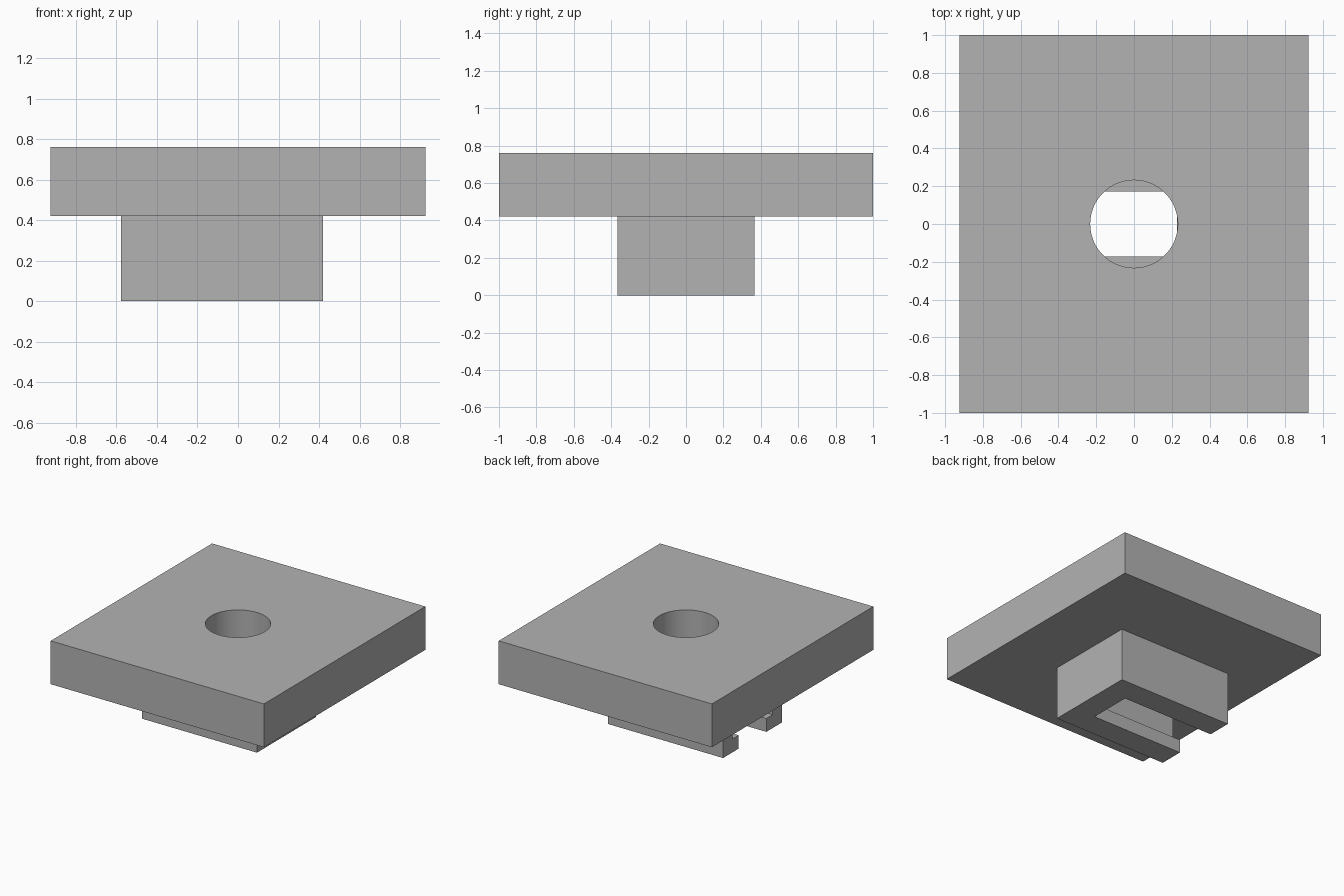
import bpy
import math

if "Cube" in bpy.data.objects:
    bpy.data.objects.remove(bpy.data.objects["Cube"], do_unlink=True)

grey = bpy.data.materials.new("plain grey")
grey.use_nodes = True
colour = (0.45, 0.45, 0.45, 1)
grey.diffuse_color = colour
grey.node_tree.nodes["Principled BSDF"].inputs["Base Color"].default_value = colour


def box(name, low, high):
    """Box between two opposite corners."""
    centre = [(a + b) / 2 for a, b in zip(low, high)]
    bpy.ops.mesh.primitive_cube_add(size=1, location=centre)
    ob = bpy.context.object
    ob.name = name
    ob.scale = [b - a for a, b in zip(low, high)]
    bpy.ops.object.transform_apply(location=True, rotation=False, scale=True)
    ob.data.materials.append(grey)
    return ob


def cut(target, cutter):
    """Subtract the cutter, then discard it."""
    cutter.hide_render = True
    mod = target.modifiers.new("cut", 'BOOLEAN')
    mod.operation = 'DIFFERENCE'
    mod.solver = 'EXACT'
    mod.object = cutter
    bpy.ops.object.select_all(action='DESELECT')
    target.select_set(True)
    bpy.context.view_layer.objects.active = target
    bpy.ops.object.modifier_apply(modifier=mod.name)
    bpy.data.objects.remove(cutter, do_unlink=True)


JOINT, TOP = 0.42, 0.76

# Top plate with a round through hole
plate = box("top_plate", (-0.925, -1, JOINT), (0.925, 1, TOP))
bpy.ops.mesh.primitive_cylinder_add(vertices=64, radius=0.232, depth=2, location=(0, 0, TOP))
drill = bpy.context.object
drill.data.materials.append(grey)
cut(plate, drill)
bpy.ops.object.shade_smooth_by_angle(angle=math.radians(30))

# Lower block with a T-shaped channel, open at one end
block = box("slotted_block", (-0.577, -0.365, 0), (0.42, 0.365, JOINT))
cut(block, box("narrow_slot", (-1, -0.172, -0.2), (0.228, 0.172, 0.2)))
cut(block, box("wide_channel", (-1, -0.25, 0.105), (0.31, 0.25, 0.6)))
